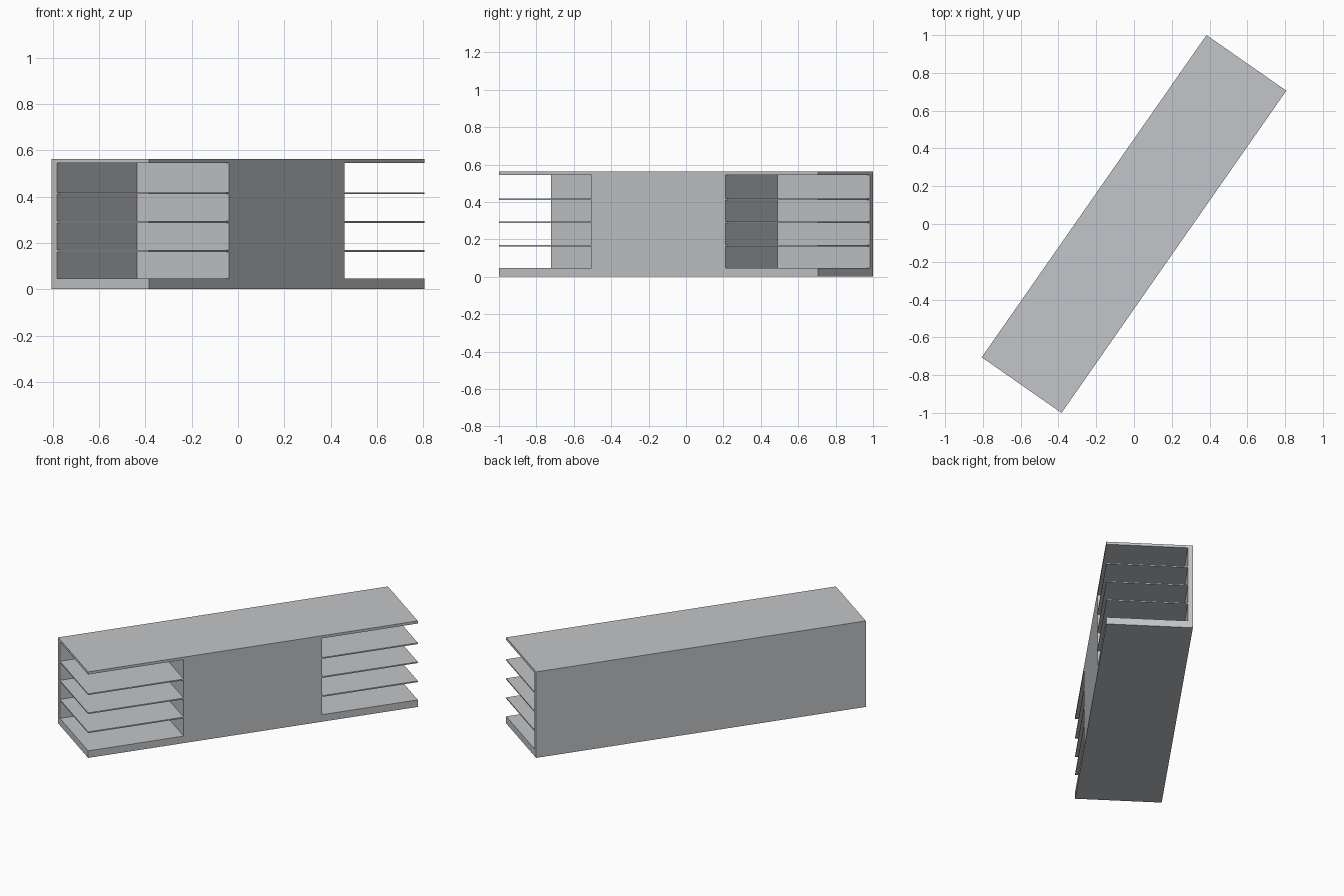
import bpy, math
from mathutils import Matrix

if "Cube" in bpy.data.objects:
    bpy.data.objects.remove(bpy.data.objects["Cube"])

LENGTH, DEPTH, HEIGHT = 2.08, 0.515, 0.562
BASE, TOP, BACK, SHELF = 0.046, 0.017, 0.03, 0.008
CORE = 0.437                      # half length of the closed centre block
TURN = Matrix.Rotation(math.radians(55.1), 4, 'Z')

grey = bpy.data.materials.new("light grey")
grey.diffuse_color = (0.55, 0.56, 0.58, 1)
grey.use_nodes = True
grey.node_tree.nodes["Principled BSDF"].inputs["Base Color"].default_value = grey.diffuse_color


def box(name, x0, x1, y0, y1, z0, z1):
    """Box in the unit's own frame (x along it, y to its back), then turned."""
    bpy.ops.mesh.primitive_cube_add(size=1)
    ob = bpy.context.object
    ob.name = name
    size = Matrix.Diagonal((x1 - x0, y1 - y0, z1 - z0, 1))
    place = Matrix.Translation(((x0 + x1) / 2, (y0 + y1) / 2, (z0 + z1) / 2))
    ob.data.transform(TURN @ place @ size)
    ob.data.materials.append(grey)
    return ob


L, D = LENGTH / 2, DEPTH / 2
inner = D - BACK

# Carcass: base, top, full back panel and closed centre block
box("base", -L, L, -D, D, 0, BASE)
box("top_board", -L, L, -D, D, HEIGHT - TOP, HEIGHT)
box("back_panel", -L, L, inner, D, BASE, HEIGHT - TOP)
box("centre_block", -CORE, CORE, -D, inner, BASE, HEIGHT - TOP)

# Thin shelves in the two open end bays
for i in range(3):
    z = 0.166 + i * 0.1245
    box(f"left_shelf_{i + 1}", -L, -CORE, -D, inner, z - SHELF / 2, z + SHELF / 2)
    box(f"right_shelf_{i + 1}", CORE, L, -D, inner, z - SHELF / 2, z + SHELF / 2)
